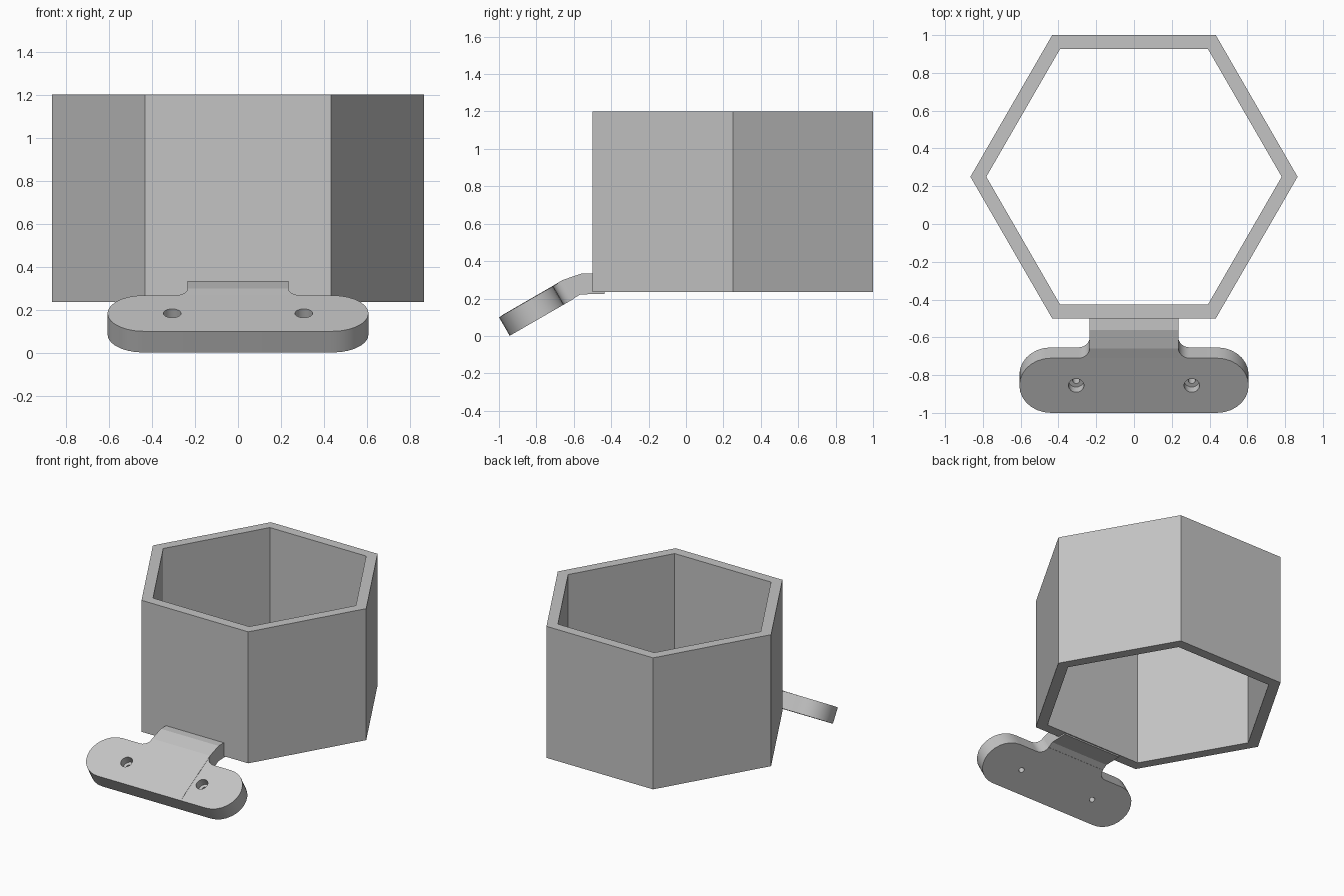
import bpy, bmesh
from math import sin, cos, pi, radians
from mathutils import Matrix, Vector

cube = bpy.data.objects.get("Cube")
if cube:
    bpy.data.objects.remove(cube, do_unlink=True)

grey = bpy.data.materials.new("plain grey")
grey.use_nodes = True
colour = (0.55, 0.55, 0.55, 1)
grey.diffuse_color = colour
grey.node_tree.nodes["Principled BSDF"].inputs["Base Color"].default_value = colour


def make_object(name, bm):
    bmesh.ops.recalc_face_normals(bm, faces=bm.faces[:])
    mesh = bpy.data.meshes.new(name)
    bm.to_mesh(mesh)
    bm.free()
    mesh.materials.append(grey)
    obj = bpy.data.objects.new(name, mesh)
    bpy.context.collection.objects.link(obj)
    return obj


def prism(name, points, offset):
    """Extrude a closed outline of 3D points along an offset."""
    bm = bmesh.new()
    face = bm.faces.new([bm.verts.new(p) for p in points])
    result = bmesh.ops.extrude_face_region(bm, geom=[face], use_keep_orig=True)
    moved = [v for v in result["geom"] if isinstance(v, bmesh.types.BMVert)]
    bmesh.ops.translate(bm, verts=moved, vec=Vector(offset))
    return make_object(name, bm)


def arc(cx, cy, r, start, end, steps):
    angles = [radians(start + (end - start) * i / steps) for i in range(steps + 1)]
    return [(cx + r * cos(a), cy + r * sin(a)) for a in angles]


def activate(obj):
    bpy.ops.object.select_all(action='DESELECT')
    obj.select_set(True)
    bpy.context.view_layer.objects.active = obj


# Open hexagonal tube
bm = bmesh.new()
rings = []
for radius, z in ((0.866, 0.235), (0.866, 1.2), (0.782, 1.2), (0.782, 0.235)):
    rings.append([bm.verts.new((radius * cos(i * pi / 3), 0.25 + radius * sin(i * pi / 3), z))
                  for i in range(6)])
for k in range(4):
    a, b = rings[k], rings[(k + 1) % 4]
    for i in range(6):
        j = (i + 1) % 6
        bm.faces.new((a[i], a[j], b[j], b[i]))
make_object("hexagonal_tube", bm)

# Tilted mounting plate: rounded ends, filleted into the neck
tilt = Matrix.Translation((0, -0.855, 0.183)) @ Matrix.Rotation(radians(30), 4, 'X')
end, thick, neck, fillet = 0.167, 0.114, 0.235, 0.06
half = (arc(0.44, 0, end, -90, 90, 14)
        + arc(neck + fillet, end + fillet, fillet, 270, 180, 6))
outline = half + [(-x, y) for x, y in reversed(half)]
plate = prism("mounting_plate", [(x, y, 0) for x, y in outline], (0, 0, -thick))
plate.matrix_world = tilt

# Counterbored screw holes
for side in (-1, 1):
    for radius, depth in ((0.041, 0.055), (0.019, 0.2)):
        bm = bmesh.new()
        bmesh.ops.create_cone(bm, cap_ends=True, segments=24, radius1=radius,
                              radius2=radius, depth=2 * depth)
        cutter = make_object("hole_cutter", bm)
        cutter.hide_render = True
        cutter.matrix_world = tilt @ Matrix.Translation((side * 0.306, 0, 0))
        activate(plate)
        mod = plate.modifiers.new("hole", 'BOOLEAN')
        mod.operation, mod.solver, mod.object = 'DIFFERENCE', 'EXACT', cutter
        bpy.ops.object.modifier_apply(modifier=mod.name)
        bpy.data.objects.remove(cutter, do_unlink=True)
activate(plate)
bpy.ops.object.shade_smooth_by_angle(angle=radians(30))

# Neck joining the plate to the tube, with a thin foot under the wall
profile = [(-0.99, 0.107), (-0.71, 0.269), (-0.66, 0.299), (-0.56, 0.333),
           (-0.495, 0.333), (-0.495, 0.236), (-0.435, 0.236), (-0.435, 0.225),
           (-0.565, 0.222), (-0.655, 0.168), (-0.72, 0.2)]
prism("neck", [(-neck, y, z) for y, z in profile], (2 * neck, 0, 0))
